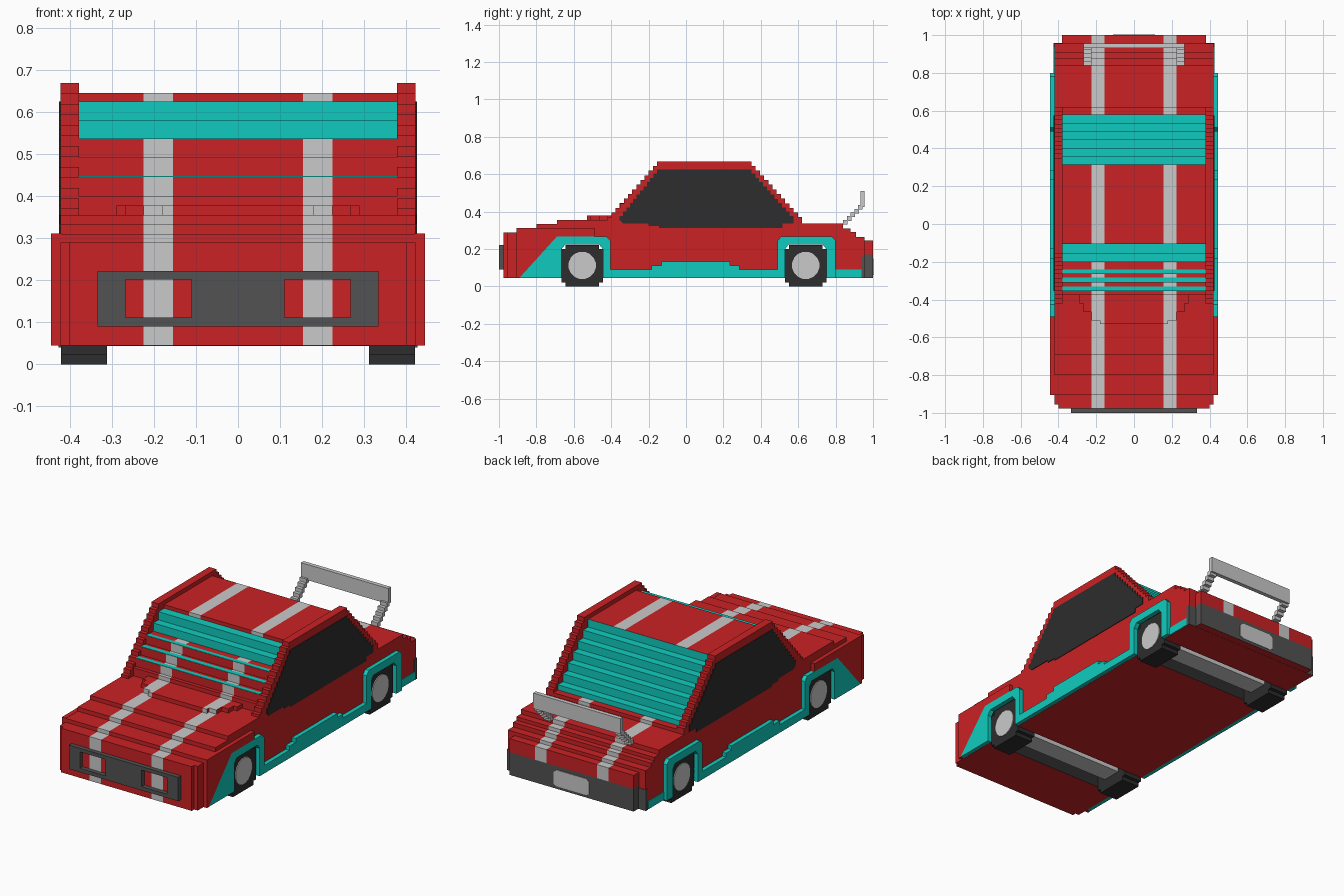
import bpy, bmesh, math


def material(name, color):
    m = bpy.data.materials.new(name)
    m.diffuse_color = (*color, 1)
    return m


MATS = [material("red paint", (0.59, 0.016, 0.018)),
        material("light grey", (0.59, 0.59, 0.59)),
        material("teal", (0.005, 0.60, 0.52)),
        material("black", (0.026, 0.026, 0.026)),
        material("dark grey", (0.084, 0.084, 0.084))]
RED, GREY, TEAL, BLACK, DARK = range(5)
STRIPE = (0.155, 0.225)
WHEELS = (-0.555, 0.64)


def finish(name, bm, rule):
    bmesh.ops.recalc_face_normals(bm, faces=bm.faces)
    for f in bm.faces:
        f.material_index = rule(f.calc_center_median(), f.normal) if callable(rule) else rule
    mesh = bpy.data.meshes.new(name)
    bm.to_mesh(mesh)
    bm.free()
    for m in MATS:
        mesh.materials.append(m)
    ob = bpy.data.objects.new(name, mesh)
    bpy.context.collection.objects.link(ob)
    return ob


def prism(name, profile, xs, rule):
    """Extrude a (y, z) profile along x through all the sections in xs."""
    bm = bmesh.new()
    rings = [[bm.verts.new((x, y, z)) for y, z in profile] for x in xs]
    n = len(profile)
    for a, b in zip(rings, rings[1:]):
        for i in range(n):
            j = (i + 1) % n
            bm.faces.new((a[i], a[j], b[j], b[i]))
    bm.faces.new(rings[0])
    bm.faces.new(rings[-1])
    return finish(name, bm, rule)


def pair(name, profile, x0, x1, rule):
    for side, s in (("right", 1), ("left", -1)):
        prism(f"{name}_{side}", profile, (s * x0, s * x1), rule)


def rect(y0, y1, z0, z1):
    return [(y0, z0), (y1, z0), (y1, z1), (y0, z1)]


def cuts(w):
    """Sections across half width w, split at the racing stripe edges."""
    return sorted({-w, w} | {s * e for e in STRIPE for s in (-1, 1) if e < w})


def stair(y0, z0, y1, z1, n):
    """Steps from the first point to the last, n rises; rising or falling."""
    pts = []
    for i in range(n):
        y = y0 + (y1 - y0) * i / (n - 1)
        pts += [(y, z0 + (z1 - z0) * i / n), (y, z0 + (z1 - z0) * (i + 1) / n)]
    return pts


def striped(c, n):
    on_stripe = STRIPE[0] < abs(c.x) < STRIPE[1]
    return GREY if on_stripe and n.z > -0.5 and abs(n.x) < 0.5 else RED


# Main body with open axle slots below
def body_rule(c, n):
    if 0.046 < c.z < 0.23 and abs(n.x) < 0.5 and any(abs(c.y - w) < 0.13 for w in WHEELS):
        return BLACK
    return striped(c, n)


def slot(w):
    return [(w - 0.11, 0.045), (w - 0.11, 0.225), (w + 0.11, 0.225), (w + 0.11, 0.045)]


body = [(-0.955, 0.045)] + slot(WHEELS[0]) + slot(WHEELS[1]) + [
    (0.955, 0.045), (0.955, 0.265), (0.91, 0.265), (0.91, 0.29), (0.88, 0.29),
    (0.88, 0.31), (0.84, 0.31), (0.84, 0.335), (0.62, 0.335), (0.62, 0.355),
    (-0.69, 0.355), (-0.69, 0.333), (-0.80, 0.333), (-0.80, 0.31),
    (-0.905, 0.31), (-0.905, 0.289), (-0.955, 0.289)]
prism("body", body, cuts(0.422), body_rule)
prism("nose", rect(-0.976, -0.955, 0.045, 0.289), cuts(0.40), striped)
prism("tail", rect(0.955, 1.0, 0.17, 0.245), cuts(0.38), striped)


# Rear bumper and blank plate
def bumper_rule(c, n):
    return RED if n.z < -0.5 else DARK


prism("rear_bumper", rect(0.955, 1.0, 0.045, 0.17), (-0.38, 0.38), bumper_rule)
prism("bumper_wrap", rect(0.937, 0.958, 0.044, 0.16), (-0.425, 0.425), bumper_rule)
bm = bmesh.new()
outline = [(-0.11, 0.07), (-0.09, 0.06), (0.09, 0.06), (0.11, 0.07),
           (0.11, 0.135), (0.09, 0.15), (-0.09, 0.15), (-0.11, 0.135)]
bm.faces.new([bm.verts.new((x, 0.999, z)) for x, z in outline])
ext = bmesh.ops.extrude_face_region(bm, geom=bm.faces[:])
for v in ext["geom"]:
    if isinstance(v, bmesh.types.BMVert):
        v.co.y += 0.004
finish("rear_plate", bm, GREY)

# Front grille frame with two lamp openings
for nm, x0, x1, z0, z1 in (("top", -0.334, 0.334, 0.202, 0.222),
                           ("bottom", -0.334, 0.334, 0.09, 0.111),
                           ("middle", -0.11, 0.11, 0.111, 0.202),
                           ("left", -0.334, -0.267, 0.111, 0.202),
                           ("right", 0.267, 0.334, 0.111, 0.202)):
    prism(f"grille_{nm}", rect(-1.0, -0.975, z0, z1), (x0, x1), DARK)

# Hood scoop, widening toward the windshield
for i, (y0, y1, w) in enumerate(((-0.53, -0.51, 0.18), (-0.51, -0.465, 0.225),
                                 (-0.465, -0.42, 0.267), (-0.42, -0.37, 0.289))):
    prism(f"hood_scoop_{i}", rect(y0, y1, 0.345, 0.378), cuts(w), striped)


# Cabin: stepped windshield, striped roof, teal rear window
def cabin_rule(c, n):
    if c.y > 0.314 or (c.y < -0.12 and 0.54 < c.z < 0.63):
        return TEAL
    return striped(c, n)


cabin = [(-0.375, 0.34), (-0.375, 0.40), (-0.355, 0.40), (-0.355, 0.445), (-0.31, 0.445),
         (-0.31, 0.49), (-0.265, 0.49), (-0.265, 0.535), (-0.20, 0.535), (-0.20, 0.58),
         (-0.155, 0.58), (-0.155, 0.625), (-0.105, 0.625), (-0.105, 0.645)]
cabin += stair(0.315, 0.645, 0.58, 0.34, 7)
prism("cabin", cabin, cuts(0.38), cabin_rule)
for i, (y0, y1, z) in enumerate(((-0.354, -0.33, 0.445), (-0.309, -0.282, 0.49),
                                 (-0.264, -0.24, 0.535))):
    prism(f"windshield_strip_{i}", rect(y0, y1, z - 0.002, z + 0.002), (-0.379, 0.379), TEAL)

# Side pillars with roof rails, and side windows
pair("pillar", stair(-0.42, 0.345, -0.155, 0.668, 13) + stair(0.35, 0.668, 0.62, 0.345, 13),
     0.378, 0.422, RED)
window = ([(-0.335, 0.335), (-0.20, 0.335), (-0.20, 0.322), (-0.145, 0.322), (-0.145, 0.311),
           (0.515, 0.311), (0.515, 0.335), (0.575, 0.335)]
          + stair(0.575, 0.355, 0.35, 0.625, 12) + stair(-0.155, 0.625, -0.355, 0.355, 12))
pair("side_window", window, 0.419, 0.4255, BLACK)


# Teal arches and sill, red front fenders
def arch(w):
    return [(w + 0.11, 0.046), (w + 0.11, 0.2), (w + 0.09, 0.225),
            (w - 0.09, 0.225), (w - 0.11, 0.2), (w - 0.11, 0.046)]


trim = [(-0.89, 0.046), (-0.69, 0.267), (-0.425, 0.267), (-0.405, 0.245), (-0.405, 0.09),
        (-0.185, 0.09), (-0.185, 0.112), (-0.13, 0.112), (-0.13, 0.134), (0.235, 0.134),
        (0.235, 0.112), (0.285, 0.112), (0.285, 0.09), (0.49, 0.09), (0.49, 0.245),
        (0.51, 0.267), (0.78, 0.267), (0.80, 0.245), (0.80, 0.046)]
pair("side_trim", trim + arch(WHEELS[1]) + arch(WHEELS[0]), 0.42, 0.4445, TEAL)
pair("rear_sill", rect(0.80, 0.937, 0.046, 0.09), 0.419, 0.426, TEAL)
pair("front_fender", [(-0.905, 0.045), (-0.89, 0.045), (-0.69, 0.267), (-0.49, 0.267),
                      (-0.49, 0.311), (-0.905, 0.311)], 0.42, 0.4445, RED)

# Wheels with hubs, and axles
for end, w in zip(("front", "rear"), WHEELS):
    tyre = [(w + s * y, z) for s, pts in (
        (1, ((0.09, 0), (0.09, 0.022), (0.11, 0.022), (0.11, 0.2), (0.09, 0.2), (0.09, 0.222))),
        (-1, ((0.09, 0.222), (0.09, 0.2), (0.11, 0.2), (0.11, 0.022), (0.09, 0.022), (0.09, 0))))
        for y, z in pts]
    pair(f"{end}_tyre", tyre, 0.311, 0.421, BLACK)
    hub = [(w + 0.074 * math.cos(a), 0.112 + 0.074 * math.sin(a))
           for a in (math.tau * (i + 0.5) / 16 for i in range(16))]
    pair(f"{end}_hub", hub, 0.418, 0.426, GREY)
    prism(f"{end}_axle", rect(w - 0.055, w + 0.055, 0.065, 0.16), (-0.312, 0.312), GREY)

# Spoiler: wing on two stepped legs
prism("spoiler_wing", rect(0.932, 0.955, 0.425, 0.511), (-0.267, 0.267), GREY)
for i in range(5):
    y, z = 0.84 + i * 0.02, 0.33 + i * 0.02
    pair(f"spoiler_leg_{i}", rect(y, y + 0.024, z, z + 0.025), 0.225, 0.267, GREY)
